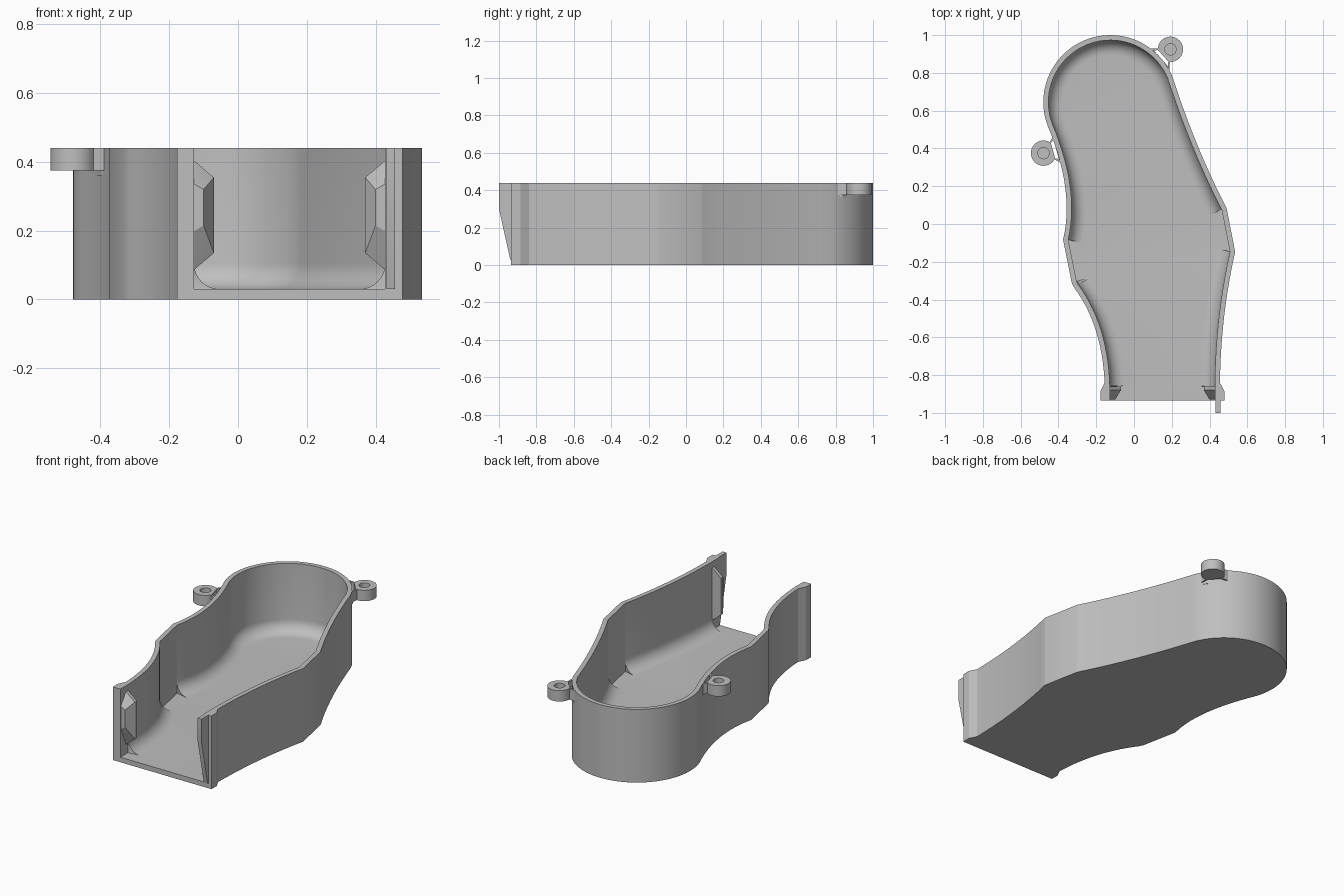
import bpy, bmesh
from math import sin, cos, pi, radians
from mathutils import Vector

if "Cube" in bpy.data.objects:
    bpy.data.objects.remove(bpy.data.objects["Cube"])

HEIGHT, FLOOR, WALL, FILLET = 0.44, 0.03, 0.027, 0.075
FRONT, MIDDLE = -0.935, 0.15

grey = bpy.data.materials.new("plain grey")
grey.use_nodes = True
grey.diffuse_color = (0.52, 0.52, 0.52, 1)
grey.node_tree.nodes["Principled BSDF"].inputs["Base Color"].default_value = grey.diffuse_color


def finish(bm, name):
    bmesh.ops.recalc_face_normals(bm, faces=bm.faces)
    mesh = bpy.data.meshes.new(name)
    bm.to_mesh(mesh)
    bm.free()
    mesh.materials.append(grey)
    obj = bpy.data.objects.new(name, mesh)
    bpy.context.collection.objects.link(obj)
    bpy.ops.object.select_all(action="DESELECT")
    obj.select_set(True)
    bpy.context.view_layer.objects.active = obj
    bpy.ops.object.shade_smooth_by_angle(angle=radians(25))
    return obj


def prism(name, outline, low, high, place=lambda a, b, c: (a, b, c)):
    bm = bmesh.new()
    rings = [[bm.verts.new(place(a, b, c)) for a, b in outline] for c in (low, high)]
    for ring in rings:
        bm.faces.new(ring)
    strip(bm, rings[0] + rings[0][:1], rings[1] + rings[1][:1])
    return finish(bm, name)


def strip(bm, one, two):
    for i in range(len(one) - 1):
        bm.faces.new((one[i], one[i + 1], two[i + 1], two[i]))


def bend(start, mid, end, steps=14):
    """Parabola passing through mid, end points included."""
    a, m, b = Vector(start), Vector(mid), Vector(end)
    c = 2 * m - (a + b) / 2
    ts = [i / steps for i in range(steps + 1)]
    return [a * (1 - t) ** 2 + c * 2 * t * (1 - t) + b * t * t for t in ts]


# Outer outline of the tray, from the front right round the back to the front left
def arc_point(angle):
    return Vector((-0.125 + 0.355 * cos(angle), 0.645 + 0.355 * sin(angle)))


arc = [arc_point(radians(200 - 178 * i / 48)) for i in range(49)]
sections = [
    ([Vector((-0.155, FRONT)), Vector((-0.155, -0.862))], False),
    (bend((-0.155, -0.86), (-0.2, -0.57), (-0.318, -0.335)), True),
    ([Vector((-0.33, -0.31)), Vector((-0.375, -0.085))], False),
    (bend((-0.375, -0.08), (-0.365, 0.2), arc[0])[:-1] + arc
     + bend(arc[-1], (0.335, 0.42), (0.487, 0.09))[1:], True),
    ([Vector((0.49, 0.085)), Vector((0.535, -0.145))], False),
    (bend((0.535, -0.15), (0.476, -0.5), (0.455, -0.86)), True),
    ([Vector((0.455, -0.862)), Vector((0.455, FRONT))], False),
]
path = [p for points, _ in sections for p in points]
rounded = [flag for points, flag in sections for _ in points]

normals = []
for i, p in enumerate(path):
    d = (path[min(i + 1, len(path) - 1)] - path[max(i - 1, 0)]).normalized()
    normals.append(Vector((d.y, -d.x)))
normals[0], normals[-1] = Vector((1, 0)), Vector((-1, 0))

# Tray: outer wall, rim, inner wall and the rounded foot of the wall
bm = bmesh.new()


def ring(inset, z, foot=0.0):
    return [bm.verts.new((*(p + n * (inset + (foot if r else 0))), z))
            for p, n, r in zip(path, normals, rounded)]


rings = [ring(0, 0), ring(0, HEIGHT), ring(WALL, HEIGHT)]
for k in range(9):
    a = k / 8 * pi / 2
    rings.append(ring(WALL, FLOOR + FILLET * (1 - sin(a)), FILLET * (1 - cos(a))))
for one, two in zip(rings, rings[1:]):
    strip(bm, one, two)
bm.faces.new(rings[0])
bm.faces.new(rings[-1])
bm.faces.new([r[0] for r in rings] + [r[-1] for r in reversed(rings)])
finish(bm, "tray")

# Posts thickening the front ends of the walls, and the clips inside them
for side, s in (("right", -1), ("left", 1)):
    def across(x):
        return MIDDLE + s * x
    post = [(0.29, FRONT), (0.328, FRONT), (0.328, -0.885), (0.305, -0.84), (0.29, -0.84)]
    prism(side + "_front_post", [(across(x), y) for x, y in post], 0, HEIGHT)

    bm = bmesh.new()
    clip = [(0.285, -0.86, 0.41, 0.08), (0.22, -0.86, 0.355, 0.135),
            (0.22, -0.88, 0.355, 0.135), (0.285, -0.88, 0.41, 0.08),
            (0.25, -0.93, 0.32, 0.215), (0.285, -0.93, 0.34, 0.195)]
    for x, y, top, bottom in clip:
        for z in (top, bottom):
            bm.verts.new((across(x), y, z))
    bmesh.ops.convex_hull(bm, input=bm.verts[:])
    finish(bm, side + "_clip")

# Thin locating tab at the front
prism("front_tab", [(-0.93, HEIGHT), (-1, HEIGHT), (-1, 0.3), (-0.94, 0.03), (-0.93, 0.03)],
      0.432, 0.457, lambda y, z, x: (x, y, z))


# Screw ears with a blind hole and a flared neck
def ear(name, centre, toward):
    u = Vector(toward).normalized()
    v = Vector((-u.y, u.x))

    def world(a, b):
        return Vector(centre) + u * a + v * b
    neck = [(0.052, 0.043), (0.06, 0.046), (0.07, 0.056), (0.085, 0.085)]
    mirrored = [(a, -b) for a, b in reversed(neck)]
    disc = [(0.067 * cos(t), 0.067 * sin(t))
            for t in (radians(45 + 270 * i / 28) for i in range(29))]
    outline = [world(*p) for p in mirrored + neck + disc]
    hole = [world(0.03 * cos(i * pi / 12), 0.03 * sin(i * pi / 12)) for i in range(24)]
    bm = bmesh.new()

    def loop(points, z):
        return [bm.verts.new((*p, z)) for p in points]
    base, rim = loop(outline, 0.375), loop(outline, HEIGHT)
    pit, lip = loop(hole, 0.395), loop(hole, HEIGHT)
    for low, high in ((base, rim), (pit, lip)):
        bm.faces.new(low)
        strip(bm, low + low[:1], high + high[:1])
    edges = [e for e in bm.edges if all(w.co.z > HEIGHT - 0.001 for w in e.verts)]
    bmesh.ops.triangle_fill(bm, edges=edges, use_beauty=True)
    finish(bm, name)
    prism(name + "_support", [world(*p) for p in mirrored[:2] + neck[2:]], 0.36, 0.4)


ear("back_left_ear", (0.193, 0.925), (-0.74, -0.67))
ear("right_side_ear", (-0.479, 0.375), (0.96, 0.27))
